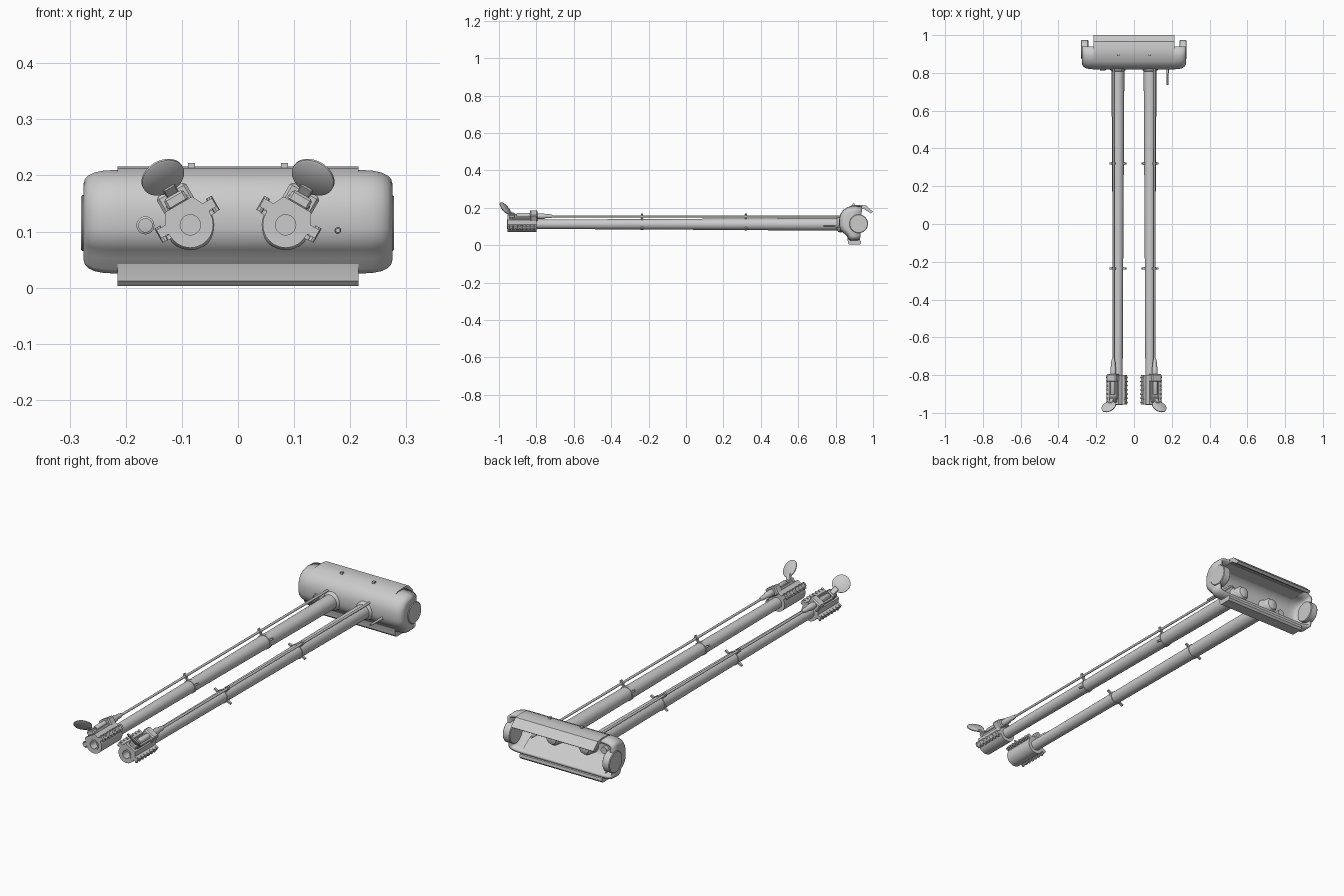
import bpy, bmesh, math
from mathutils import Matrix, Vector

if "Cube" in bpy.data.objects:
    bpy.data.objects.remove(bpy.data.objects["Cube"])

steel = bpy.data.materials.new("steel_grey")
steel.diffuse_color = (0.6, 0.6, 0.6, 1)
steel.use_nodes = True
steel.node_tree.nodes["Principled BSDF"].inputs["Base Color"].default_value = steel.diffuse_color


def finish(name, bm, M=Matrix()):
    bmesh.ops.recalc_face_normals(bm, faces=bm.faces)
    me = bpy.data.meshes.new(name)
    bm.to_mesh(me)
    bm.free()
    ob = bpy.data.objects.new(name, me)
    bpy.context.collection.objects.link(ob)
    ob.matrix_world = M
    me.materials.append(steel)
    return ob


def lathe(name, rings, M, n=24, closed=False):
    """Revolve (radius, height) rings about local z; closed joins last to first."""
    bm = bmesh.new()
    loops = [[bm.verts.new((r * math.cos(2 * math.pi * i / n), r * math.sin(2 * math.pi * i / n), h))
              for i in range(n)] for r, h in rings]
    pairs = list(zip(loops, loops[1:])) + ([(loops[-1], loops[0])] if closed else [])
    for a, b in pairs:
        for i in range(n):
            bm.faces.new((a[i], a[(i + 1) % n], b[(i + 1) % n], b[i]))
    if not closed:
        bm.faces.new(loops[0])
        bm.faces.new(loops[-1])
    return finish(name, bm, M)


def box(name, lo, hi, M=Matrix(), bevel=0.0):
    bm = bmesh.new()
    bmesh.ops.create_cube(bm, size=1)
    for v in bm.verts:
        v.co = [lo[k] + (v.co[k] + 0.5) * (hi[k] - lo[k]) for k in range(3)]
    if bevel:
        bmesh.ops.bevel(bm, geom=bm.edges[:], offset=bevel, segments=1, affect='EDGES')
    return finish(name, bm, M)


def strip(name, profile, half):
    """Extrude a (y, z) outline along x."""
    bm = bmesh.new()
    a = [bm.verts.new((-half, y, z)) for y, z in profile]
    b = [bm.verts.new((half, y, z)) for y, z in profile]
    n = len(a)
    for i in range(n):
        bm.faces.new((a[i], a[(i + 1) % n], b[(i + 1) % n], b[i]))
    bm.faces.new(a)
    bm.faces.new(b)
    return finish(name, bm)


def plate_with_hole(name, outline, hole_r, depth, M):
    cu = bpy.data.curves.new(name, 'CURVE')
    cu.dimensions = '2D'
    cu.fill_mode = 'BOTH'
    cu.extrude = depth / 2
    circle = [(hole_r * math.cos(i * math.pi / 12), hole_r * math.sin(i * math.pi / 12)) for i in range(24)]
    for pts in (outline, circle):
        sp = cu.splines.new('POLY')
        sp.points.add(len(pts) - 1)
        for p, (x, y) in zip(sp.points, pts):
            p.co = (x, y, 0, 1)
        sp.use_cyclic_u = True
    ob = bpy.data.objects.new(name, cu)
    bpy.context.collection.objects.link(ob)
    ob.matrix_world = M
    bpy.ops.object.select_all(action='DESELECT')
    ob.select_set(True)
    bpy.context.view_layer.objects.active = ob
    bpy.ops.object.convert(target='MESH')
    ob = bpy.context.view_layer.objects.active
    ob.data.materials.clear()
    ob.data.materials.append(steel)


# ---- shield: rounded shell, open at the back ----
section = [(0.93, 0.027), (0.88, 0.025), (0.868, 0.032), (0.858, 0.052), (0.838, 0.068),
           (0.825, 0.083), (0.819, 0.105), (0.819, 0.14), (0.825, 0.165), (0.84, 0.188),
           (0.862, 0.203), (0.89, 0.21), (0.94, 0.208)]
half = [(0.275, 0.74), (0.273, 0.82), (0.267, 0.89), (0.256, 0.95), (0.24, 0.985), (0.215, 1.0)]
stations = [(-x, s) for x, s in half] + [(x, s) for x, s in reversed(half)]
bm = bmesh.new()
rows = [[bm.verts.new((x, 0.94 + (y - 0.94) * s, 0.117 + (z - 0.117) * s)) for y, z in section]
        for x, s in stations]
for a, b in zip(rows, rows[1:]):
    for i in range(len(section) - 1):
        bm.faces.new((a[i], a[i + 1], b[i + 1], b[i]))
bm.faces.new(rows[0])
bm.faces.new(rows[-1])
shell = finish("shield_shell", bm)
mod = shell.modifiers.new("thickness", 'SOLIDIFY')
mod.thickness = 0.014
mod.offset = -1

# upper and lower lips of the shield
strip("shield_upper_lip", [(0.86, 0.2), (0.885, 0.213), (0.93, 0.216), (0.965, 0.211), (1.0, 0.178),
                           (0.988, 0.17), (0.95, 0.195), (0.87, 0.19)], 0.215)
strip("shield_lower_lip", [(0.845, 0.085), (0.862, 0.05), (0.866, 0.012), (0.875, 0.003),
                           (0.928, 0.003), (0.936, 0.012), (0.934, 0.025)], 0.215)

to_y = Matrix.Rotation(math.radians(-90), 4, 'X')   # local z -> world +y
to_x = Matrix.Rotation(math.radians(90), 4, 'Y')    # local z -> world +x

# pivot discs and lifting bolts
for side in (-1, 1):
    M = Matrix.Translation((side * 0.26, 0.923, 0.115)) @ to_x
    lathe("pivot_disc", [(0.047, -0.02), (0.05, -0.017), (0.05, 0.015), (0.047, 0.018)], M, 32)
    box("shield_bolt", (side * 0.083 - 0.006, 0.89, 0.21), (side * 0.083 + 0.006, 0.902, 0.222))

# sight port and small side tube on the shield face
lathe("sight_port", [(0.016, 0.85), (0.016, 0.815), (0.012, 0.813), (0.012, 0.845)],
      Matrix.Translation((-0.165, 0, 0.111)) @ to_y, 24)
lathe("side_tube", [(0.006, 0.9), (0.006, 0.8), (0.005, 0.795), (0.005, 0.735), (0.003, 0.735), (0.003, 0.76)],
      Matrix.Translation((0.178, 0, 0.102)) @ to_y, 12)

# ---- twin barrels with leaning muzzle fittings ----
for side in (-1, 1):
    centre = Vector((side * 0.085, 0, 0.112))
    M = Matrix.Translation(centre) @ to_y
    lathe("barrel", [(0.034, 0.87), (0.033, 0.6), (0.029, 0.0), (0.025, -0.8), (0.025, -0.957),
                     (0.018, -0.957), (0.018, -0.9)], M, 32)
    lathe("barrel_collar", [(0.036, 0.85), (0.045, 0.826), (0.04, 0.814), (0.033, 0.808)], M, 32)
    lathe("barrel_breech", [(0.036, 0.85), (0.034, 0.87), (0.025, 0.884), (0.01, 0.89)], M, 24)

    # local frame: x across, y up along the lean, z toward the muzzle
    c, s = math.cos(math.radians(30)), math.sin(math.radians(30)) * side
    F = Matrix(((c, s, 0, centre.x), (0, 0, -1, 0), (-s, c, 0, centre.z), (0, 0, 0, 1)))

    def at(x, y, z=0):
        return F @ Matrix.Translation((x, y, z))

    # muzzle body: round belly, side flanges, narrow top
    belly = [(0.041 * math.cos(math.radians(a)), 0.041 * math.sin(math.radians(a)))
             for a in range(180, 361, 15)]
    outline = belly + [(0.042, 0.005), (0.057, 0.005), (0.057, 0.022), (0.038, 0.022), (0.028, 0.042),
                       (-0.028, 0.042), (-0.038, 0.022), (-0.057, 0.022), (-0.057, 0.005), (-0.042, 0.005)]
    plate_with_hole("muzzle_body", outline, 0.0245, 0.155, at(0, 0, 0.877))
    for k in range(7):
        for e in (-1, 1):
            lathe("flange_stud", [(0.006, -0.003), (0.006, 0.026)],
                  at(e * 0.053, 0, 0.812 + k * 0.022) @ Matrix.Rotation(math.radians(-90), 4, 'X'), 8)

    # sighting device on top of the muzzle body
    box("device_base", (-0.022, 0.036, 0.81), (0.022, 0.052, 0.93), F, 0.003)
    box("device_clamp", (-0.03, 0.03, 0.795), (0.03, 0.072, 0.835), F, 0.005)
    lathe("device_barrel", [(0.013, 0.83), (0.013, 0.9), (0.01, 0.905)], at(0, 0.055), 16)
    lathe("cable_sleeve", [(0.015, 0.8), (0.015, 0.76), (0.011, 0.75), (0.011, 0.73), (0.006, 0.71)],
          at(0, 0.05), 16)
    box("hinge_bracket", (-0.02, 0.04, 0.915), (0.02, 0.062, 0.945), F, 0.004)
    lid = at(0, 0.098, 0.967) @ Matrix.Rotation(math.radians(-45), 4, 'X') \
        @ Matrix.Rotation(math.radians(180), 4, 'Z')
    # lid leans forward: its face looks down and ahead
    lid = at(0, 0.098, 0.967) @ Matrix.Rotation(math.radians(45), 4, 'X')
    lathe("lid_disc", [(0.037, -0.004), (0.04, -0.002), (0.04, 0.002), (0.037, 0.004)], lid, 32)
    box("lid_arm", (-0.012, -0.062, -0.006), (0.012, -0.025, 0.006), lid, 0.002)

    # control rod running back to the shield
    lathe("control_rod", [(0.0055, 0.72), (0.0055, -0.84)], at(0, 0.049), 12)

    # rod clamps around the barrel
    for y, r in ((0.32, 0.031), (-0.235, 0.0275)):
        lathe("barrel_band", [(r - 0.004, -0.007), (r + 0.003, -0.007), (r + 0.003, 0.007), (r - 0.004, 0.007)],
              at(0, 0, -y), 32, True)
        lathe("rod_band", [(0.009, -0.006), (0.009, 0.006)], at(0, 0.049, -y), 12)
        box("band_post", (-0.004, 0.027, -0.005), (0.004, 0.063, 0.005), at(0, 0, -y))
        for e in (-1, 1):
            box("band_ear", (e * 0.038 - 0.012, -0.004, -0.005), (e * 0.038 + 0.012, 0.004, 0.005), at(0, 0, -y))

# smooth shading with crisp edges
bpy.ops.object.select_all(action='SELECT')
bpy.context.view_layer.objects.active = shell
bpy.ops.object.shade_smooth_by_angle(angle=math.radians(35))
